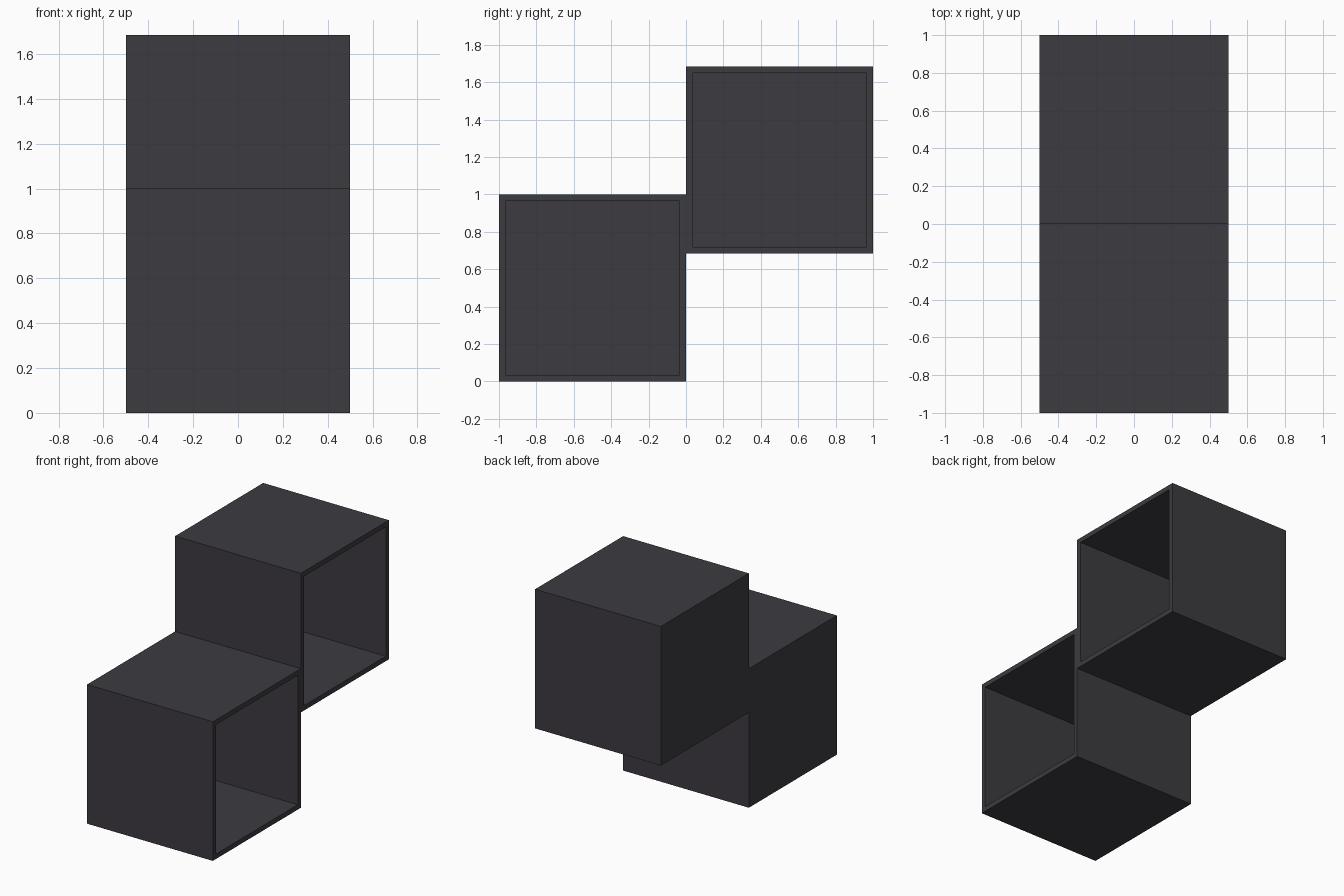
import bpy
import bmesh
from mathutils import Matrix, Vector

if "Cube" in bpy.data.objects:
    bpy.data.objects.remove(bpy.data.objects["Cube"])

SIZE = 1.0    # outer edge of each cube
WALL = 0.05   # panel thickness

# Single dark grey finish
grey = bpy.data.materials.new("charcoal_grey")
grey.use_nodes = True
colour = (0.046, 0.043, 0.051, 1)
grey.diffuse_color = colour
grey.node_tree.nodes["Principled BSDF"].inputs["Base Color"].default_value = colour


def open_cube(name, y, z):
    """Cube shelf with a closed back and an opening towards +x."""
    bm = bmesh.new()
    bmesh.ops.create_cube(bm, size=SIZE, matrix=Matrix.Translation((0, y, z)))
    mouth = max(bm.faces, key=lambda f: f.calc_center_median().x)
    # Rim around the opening
    bmesh.ops.inset_region(bm, faces=[mouth], thickness=WALL)
    # Push the inset face in to form the hollow
    hollow = bmesh.ops.extrude_discrete_faces(bm, faces=[mouth])["faces"][0]
    bmesh.ops.translate(bm, verts=hollow.verts, vec=Vector((WALL - SIZE, 0, 0)))
    mesh = bpy.data.meshes.new(name)
    bm.to_mesh(mesh)
    bm.free()
    mesh.materials.append(grey)
    obj = bpy.data.objects.new(name, mesh)
    bpy.context.collection.objects.link(obj)


# Two stepped cubes joined along a shared side
open_cube("lower_cube_shelf", -SIZE / 2, SIZE / 2)
open_cube("upper_cube_shelf", SIZE / 2, 0.685 + SIZE / 2)
